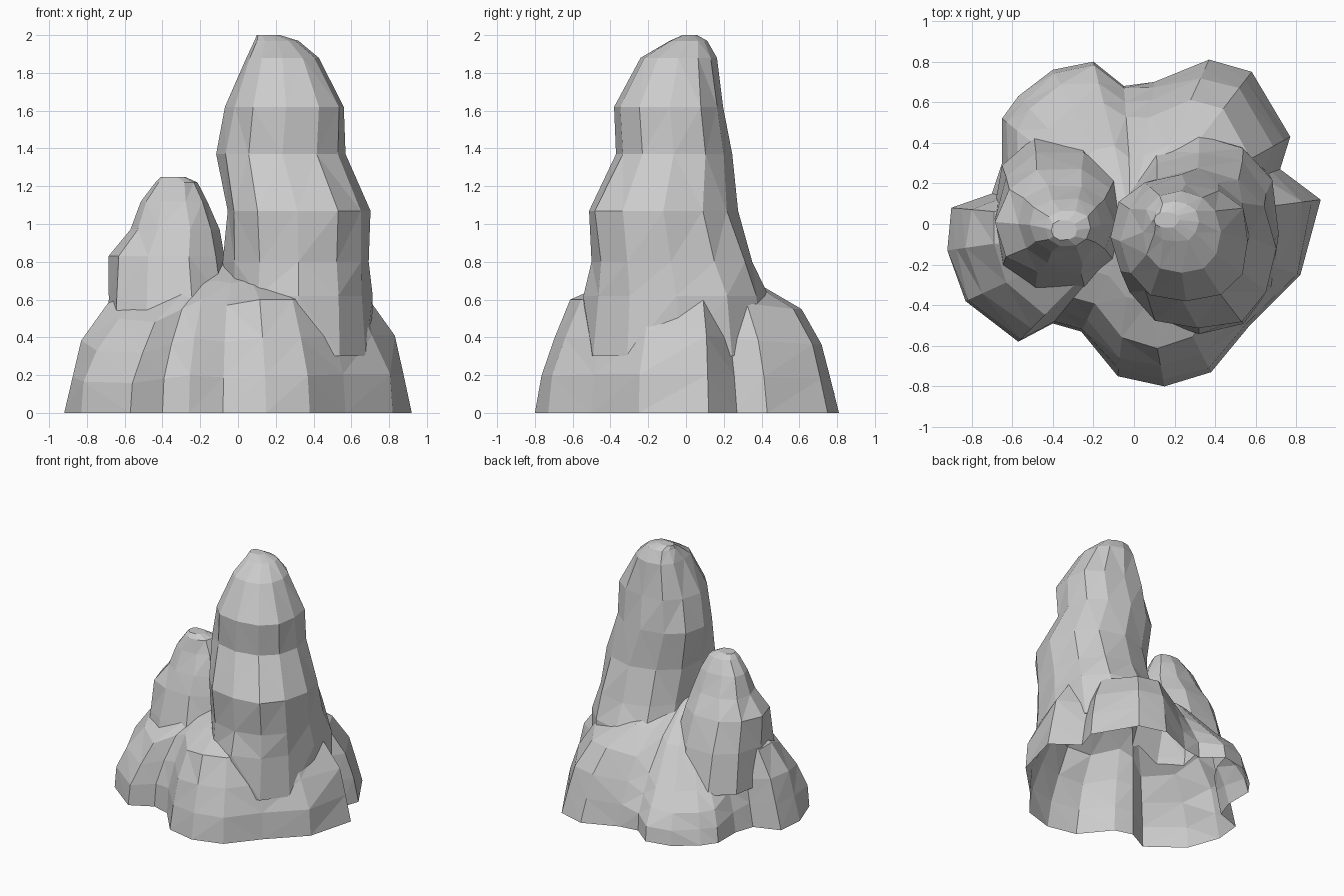
import bpy, bmesh, math, random

random.seed(4)
if "Cube" in bpy.data.objects:
    bpy.data.objects.remove(bpy.data.objects["Cube"], do_unlink=True)

stone = bpy.data.materials.new("stone_grey")
stone.use_nodes = True
grey = (0.6, 0.6, 0.6, 1)
stone.diffuse_color = grey
stone.node_tree.nodes["Principled BSDF"].inputs["Base Color"].default_value = grey


def loft(name, rings, tip=None):
    """Closed faceted solid through rings of equal length, with an optional apex."""
    bm = bmesh.new()
    loops = [[bm.verts.new(point) for point in ring] for ring in rings]
    count = len(loops[0])
    for low, high in zip(loops, loops[1:]):
        for i in range(count):
            j = (i + 1) % count
            bm.faces.new((low[i], low[j], high[j], high[i]))
    bm.faces.new(loops[0][::-1])
    if tip:
        apex = bm.verts.new(tip)
        for i in range(count):
            bm.faces.new((loops[-1][i], loops[-1][(i + 1) % count], apex))
    else:
        bm.faces.new(loops[-1])
    bmesh.ops.triangulate(bm, faces=bm.faces[:])
    bmesh.ops.recalc_face_normals(bm, faces=bm.faces[:])
    mesh = bpy.data.meshes.new(name)
    bm.to_mesh(mesh)
    bm.free()
    mesh.materials.append(stone)
    obj = bpy.data.objects.new(name, mesh)
    bpy.context.collection.objects.link(obj)
    return obj


def rounded(value):
    return math.copysign(abs(value) ** 0.88, value)


def spire(name, levels, sides):
    """Rock column; each level gives height and its extents in x and y."""
    rings = []
    for z, left, right, front, back in levels:
        ring = []
        for i in range(sides):
            angle = math.tau * i / sides
            wobble = random.uniform(0.95, 1.03)
            ring.append((
                (left + right) / 2 + (right - left) / 2 * rounded(math.cos(angle)) * wobble,
                (front + back) / 2 + (back - front) / 2 * rounded(math.sin(angle)) * wobble,
                z))
        rings.append(ring)
    return loft(name, rings)


# Lobed skirt: ground outline with the rim height of each lobe
outline = [
    (.92, .12, .62), (.72, .27, .6), (.77, .43, .58), (.58, .75, .55),
    (.37, .81, .55), (.1, .7, .5), (-.05, .68, .4), (-.2, .8, .34),
    (-.4, .76, .34), (-.57, .63, .34), (-.65, .52, .34), (-.65, .3, .45),
    (-.7, .15, .55), (-.9, .08, .58), (-.92, -.13, .58), (-.83, -.38, .5),
    (-.57, -.58, .48), (-.4, -.49, .55), (-.26, -.53, .6), (-.08, -.75, .57),
    (.15, -.8, .6), (.38, -.73, .6), (.57, -.5, .62), (.82, -.25, .62)]
rings = []
for scale, lift in ((1, 0), (.97, .33), (.89, .66), (.76, 1)):
    ring = []
    for x, y, rim in outline:
        wobble = random.uniform(0.97, 1.02) if lift else 1
        ring.append((x * scale * wobble, y * scale * wobble, rim * lift))
    rings.append(ring)
rings.append([(x * .48, y * .48, rim * .4 + .46) for x, y, rim in outline])
base = loft("rock_formation", rings, (-.02, .03, .84))

# Tall peak
tall = spire("tall_peak", [
    (.3, -.1, .72, -.54, .48), (.62, -.08, .72, -.53, .43),
    (.8, -.07, .71, -.52, .36), (1.07, -.07, .7, -.52, .28),
    (1.37, -.11, .58, -.38, .25), (1.62, -.06, .57, -.38, .21),
    (1.88, .04, .43, -.24, .16), (1.97, .09, .32, -.09, .11),
    (2, .1, .22, -.02, .06)], 12)

# Short peak
short = spire("short_peak", [
    (.3, -.7, -.05, -.4, .44), (.6, -.7, -.03, -.32, .37),
    (.83, -.68, -.06, -.26, .28), (.97, -.58, -.1, -.2, .2),
    (1.12, -.52, -.16, -.14, .13), (1.22, -.44, -.21, -.11, .07),
    (1.25, -.41, -.28, -.08, .02)], 10)

# Merge the peaks into the skirt as one skin
for peak in (tall, short):
    union = base.modifiers.new("merge", "BOOLEAN")
    union.operation = "UNION"
    union.solver = "EXACT"
    union.object = peak
graph = bpy.context.evaluated_depsgraph_get()
merged = bpy.data.meshes.new_from_object(base.evaluated_get(graph))
base.modifiers.clear()
base.data = merged
for peak in (tall, short):
    bpy.data.objects.remove(peak, do_unlink=True)

# Open underside
bm = bmesh.new()
bm.from_mesh(merged)
floor = [f for f in bm.faces if all(v.co.z < 0.001 for v in f.verts)]
bmesh.ops.delete(bm, geom=floor, context="FACES")
bm.to_mesh(merged)
bm.free()
